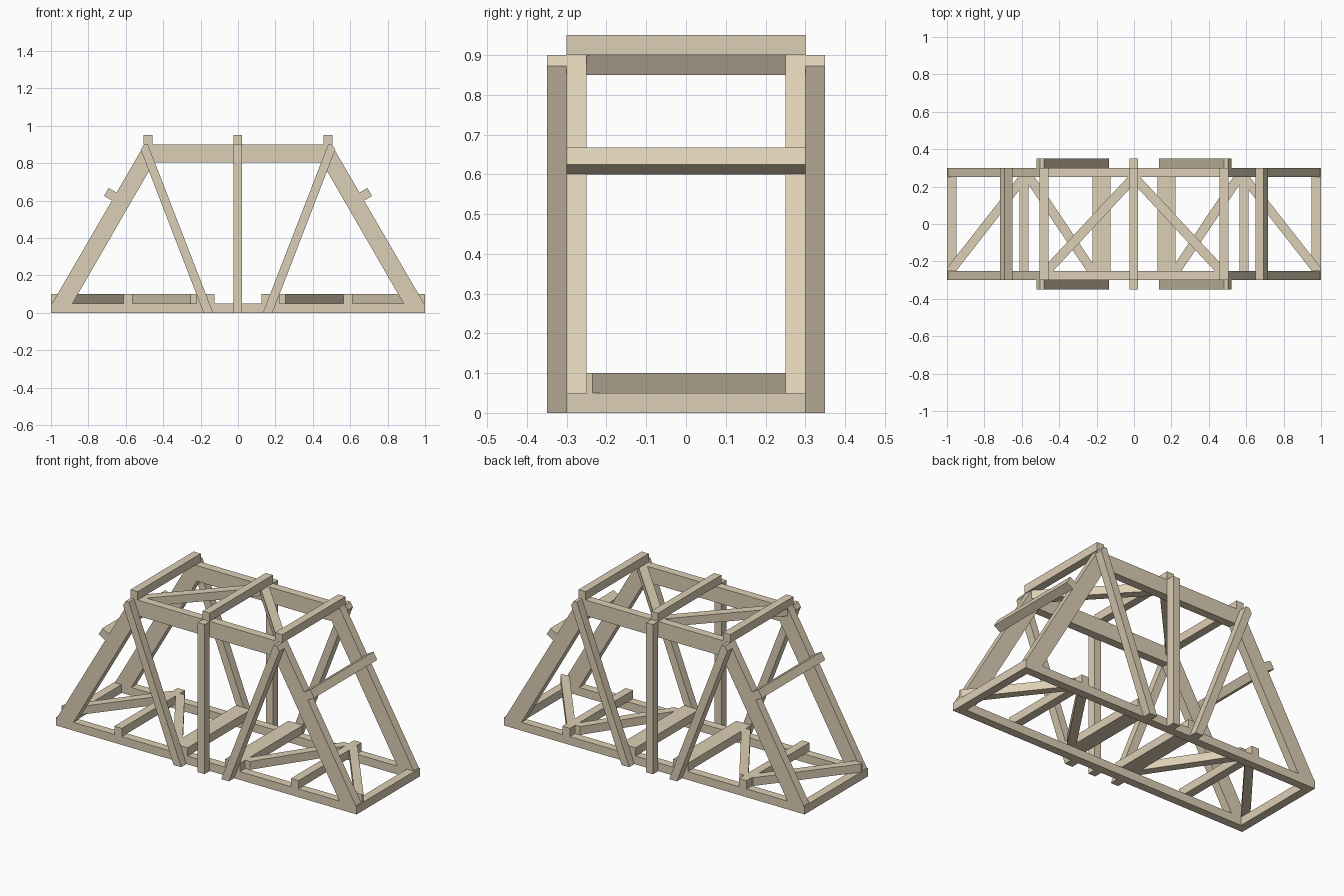
import bpy
import bmesh
from mathutils import Vector

cube = bpy.data.objects.get("Cube")
if cube:
    bpy.data.objects.remove(cube)

wood = bpy.data.materials.new("pale wood")
wood.use_nodes = True
TAN = (0.72, 0.62, 0.46, 1)
wood.diffuse_color = TAN
wood.node_tree.nodes["Principled BSDF"].inputs["Base Color"].default_value = TAN


def prism(name, outline, low, high, axis="y"):
    """Extrude an (x, z) outline along y, or an (x, y) outline along z."""
    bm = bmesh.new()
    place = (lambda u, v, w: (u, w, v)) if axis == "y" else (lambda u, v, w: (u, v, w))
    rings = [[bm.verts.new(place(u, v, w)) for u, v in outline] for w in (low, high)]
    bm.faces.new(rings[0])
    bm.faces.new(rings[1])
    for i in range(len(outline)):
        j = (i + 1) % len(outline)
        bm.faces.new((rings[0][i], rings[0][j], rings[1][j], rings[1][i]))
    bmesh.ops.recalc_face_normals(bm, faces=bm.faces)
    mesh = bpy.data.meshes.new(name)
    bm.to_mesh(mesh)
    bm.free()
    mesh.materials.append(wood)
    obj = bpy.data.objects.new(name, mesh)
    bpy.context.collection.objects.link(obj)
    return obj


def rect(x0, x1, z0, z1):
    return [(x0, z0), (x1, z0), (x1, z1), (x0, z1)]


def flip(outline):
    return [(-u, v) for u, v in outline]


def both_trusses(name, outline, inner, outer):
    prism("front_" + name, outline, -outer, -inner)
    prism("back_" + name, outline, inner, outer)


def both_ends(make, name, outline, *args):
    make("left_" + name, outline, *args)
    make("right_" + name, flip(outline), *args)


def brace(start, end, width=0.05):
    """Plan outline of a diagonal whose ends are cut flush with the trusses."""
    run = Vector(end) - Vector(start)
    half = width / 2 * run.length / abs(run.y)
    return [(start[0] - half, start[1]), (start[0] + half, start[1]),
            (end[0] + half, end[1]), (end[0] - half, end[1])]


IN, OUT, POST = 0.25, 0.30, 0.35

# Side trusses
both_trusses("bottom_chord", rect(-1, 1, 0, 0.05), IN, OUT)
both_trusses("top_chord", rect(-0.45, 0.45, 0.805, 0.9), IN, OUT)
end_post = [(1, 0), (0.914, 0), (0.449, 0.805), (0.449, 0.9), (0.5, 0.9), (1, 0.04)]
both_ends(both_trusses, "end_post", end_post, IN, OUT)

# Outer posts and diagonals
both_trusses("centre_post", rect(-0.025, 0.022, 0, 0.9), OUT, POST)
diagonal = [(0.184, 0), (0.133, 0), (0.482, 0.9), (0.503, 0.9), (0.52, 0.872)]
both_ends(both_trusses, "web_diagonal", diagonal, OUT, POST)

# Floor beams
both_ends(prism, "end_floor_beam", rect(0.95, 1, 0, 0.05), -IN, IN)
both_ends(prism, "floor_beam", rect(0.563, 0.613, 0.05, 0.1), -OUT, OUT)
both_ends(prism, "wide_floor_beam", rect(0.125, 0.223, 0.05, 0.1), -OUT, OUT)

# Floor diagonals; the outer one is trimmed at the end of the deck
outer_brace = [(0.95, -IN), (1, -IN), (1, -0.235), (0.62, IN), (0.56, IN)]
both_ends(prism, "outer_floor_brace", outer_brace, 0.05, 0.1, "z")
both_ends(prism, "inner_floor_brace", brace((0.224, -IN), (0.56, IN)), 0.05, 0.1, "z")

# Top cross beams and diagonals
both_ends(prism, "top_beam", rect(0.458, 0.506, 0.9, 0.95), -OUT, OUT)
prism("centre_top_beam", rect(-0.025, 0.022, 0.9, 0.95), -OUT, OUT)
both_ends(prism, "top_brace", brace((0.465, -IN), (0, IN)), 0.85, 0.9, "z")

# Tilted struts resting on the end posts
strut = [(0.674, 0.6), (0.649, 0.643), (0.692, 0.668), (0.717, 0.625)]
both_ends(prism, "portal_strut", strut, -OUT, OUT)
